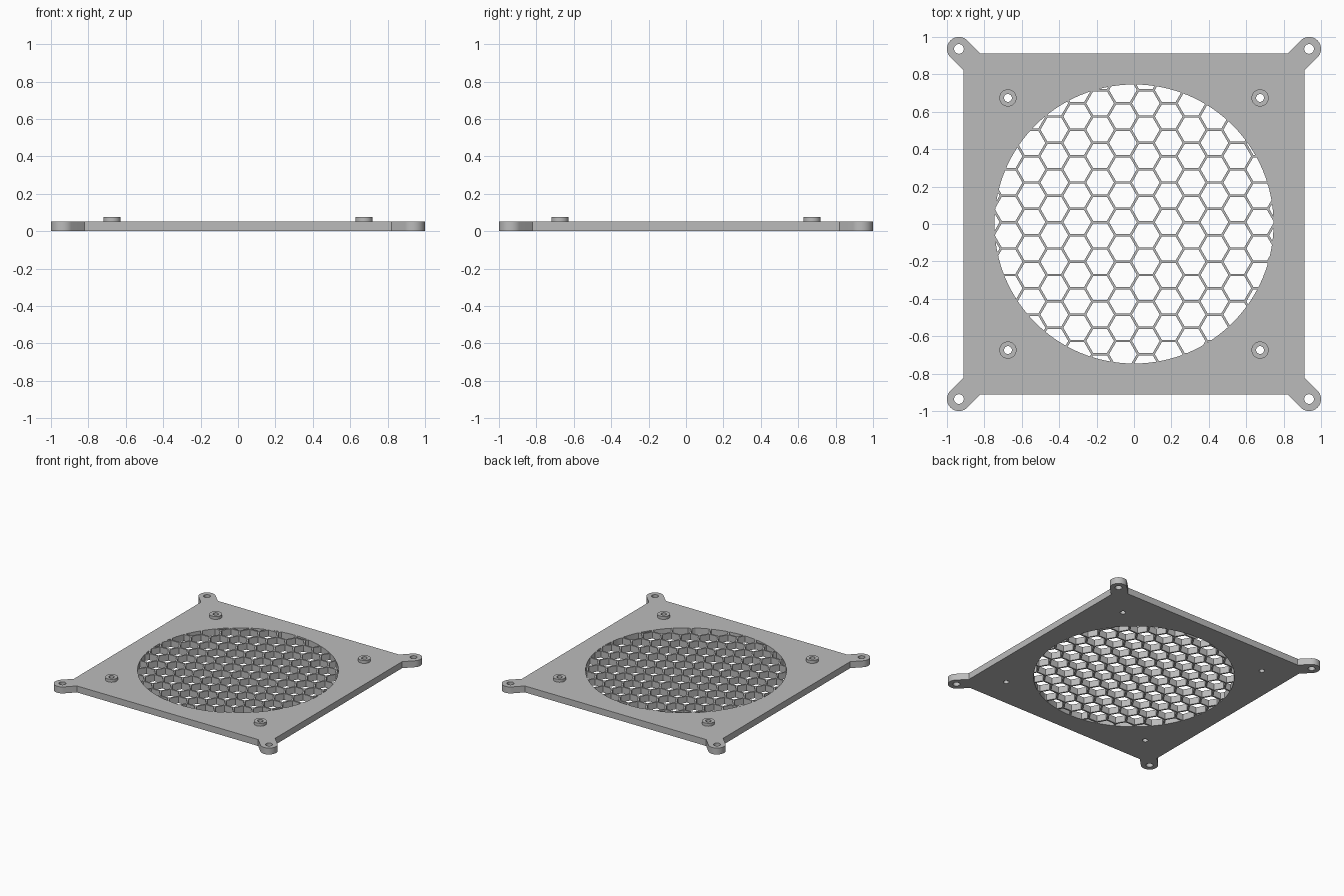
import bpy, bmesh, math
from mathutils import Matrix, Vector

cube = bpy.data.objects.get("Cube")
if cube:
    bpy.data.objects.remove(cube, do_unlink=True)

THICK = 0.053            # plate thickness
HALF = 0.912             # half side of the square
LUG, LUG_R = 0.936, 0.064
BOSS, BOSS_R, BOSS_TOP = 0.674, 0.046, 0.077
VENT_R = 0.746
PITCH, WALL = 0.1412, 0.0128
GRID_X, GRID_Y = -0.059, 0.01

grey = bpy.data.materials.new("plain grey")
grey.use_nodes = True
grey.diffuse_color = (0.5, 0.5, 0.5, 1)
grey.node_tree.nodes["Principled BSDF"].inputs["Base Color"].default_value = (0.5, 0.5, 0.5, 1)


def ring(x, y, r, n, start=0.0):
    return [(x + r * math.cos(start + math.tau * i / n),
             y + r * math.sin(start + math.tau * i / n)) for i in range(n)]


def prisms(name, outlines, z0, z1):
    """One object holding an upright prism for every outline."""
    bm = bmesh.new()
    for pts in outlines:
        low = [bm.verts.new((x, y, z0)) for x, y in pts]
        high = [bm.verts.new((x, y, z1)) for x, y in pts]
        bm.faces.new(low[::-1])
        bm.faces.new(high)
        for i in range(len(pts)):
            j = (i + 1) % len(pts)
            bm.faces.new((low[i], low[j], high[j], high[i]))
    mesh = bpy.data.meshes.new(name)
    bm.to_mesh(mesh)
    bm.free()
    mesh.materials.append(grey)
    obj = bpy.data.objects.new(name, mesh)
    bpy.context.collection.objects.link(obj)
    return obj


def boolean(obj, cutter, operation):
    """Apply a boolean and discard the cutter."""
    cutter.hide_render = True
    mod = obj.modifiers.new("cut", 'BOOLEAN')
    mod.operation, mod.solver, mod.object = operation, 'EXACT', cutter
    graph = bpy.context.evaluated_depsgraph_get()
    result = bpy.data.meshes.new_from_object(obj.evaluated_get(graph))
    obj.modifiers.clear()
    obj.data = result
    bpy.data.objects.remove(cutter, do_unlink=True)


def corners(d):
    return [(sx * d, sy * d) for sx in (-1, 1) for sy in (-1, 1)]


# Square plate outline with a rounded diagonal lug on each corner
notch = HALF - LUG_R * math.sqrt(2)
corner = [(HALF, notch)]
for i in range(25):
    a = math.radians(-45 + 180 * i / 24)
    corner.append((LUG + LUG_R * math.cos(a), LUG + LUG_R * math.sin(a)))
corner.append((notch, HALF))
outline = []
for k in range(4):
    turn = Matrix.Rotation(k * math.pi / 2, 2)
    outline += [tuple(turn @ Vector(p)) for p in corner]
plate = prisms("vent_plate", [outline], 0, THICK)

# Honeycomb openings trimmed to the round vent
hex_r = (PITCH - WALL) / math.sqrt(3)
step = PITCH * math.sqrt(3) / 2
cells = []
for i in range(-8, 9):
    for j in range(-8, 9):
        x = GRID_X + i * step
        y = GRID_Y + (j + 0.5 * (i % 2)) * PITCH
        if math.hypot(x, y) < VENT_R + hex_r:
            cells.append(ring(x, y, hex_r, 6))
openings = prisms("openings", cells, -0.1, 0.2)
boolean(openings, prisms("vent_circle", [ring(0, 0, VENT_R, 128)], -0.05, 0.15), 'INTERSECT')
boolean(plate, openings, 'DIFFERENCE')

# Raised bosses around the inner screw holes
bosses = prisms("screw_bosses", [ring(x, y, BOSS_R, 32) for x, y in corners(BOSS)], THICK, BOSS_TOP)

# Screw holes through lugs, plate and bosses
inner = [ring(x, y, 0.021, 24) for x, y in corners(BOSS)]
outer = [ring(x, y, 0.026, 24) for x, y in corners(LUG)]
boolean(plate, prisms("plate_holes", inner + outer, -0.1, 0.2), 'DIFFERENCE')
boolean(bosses, prisms("boss_holes", inner, -0.1, 0.2), 'DIFFERENCE')

# Smooth round walls, keep edges sharp
for obj in (plate, bosses):
    bpy.ops.object.select_all(action='DESELECT')
    obj.select_set(True)
    bpy.context.view_layer.objects.active = obj
    bpy.ops.object.shade_smooth_by_angle(angle=math.radians(30))
